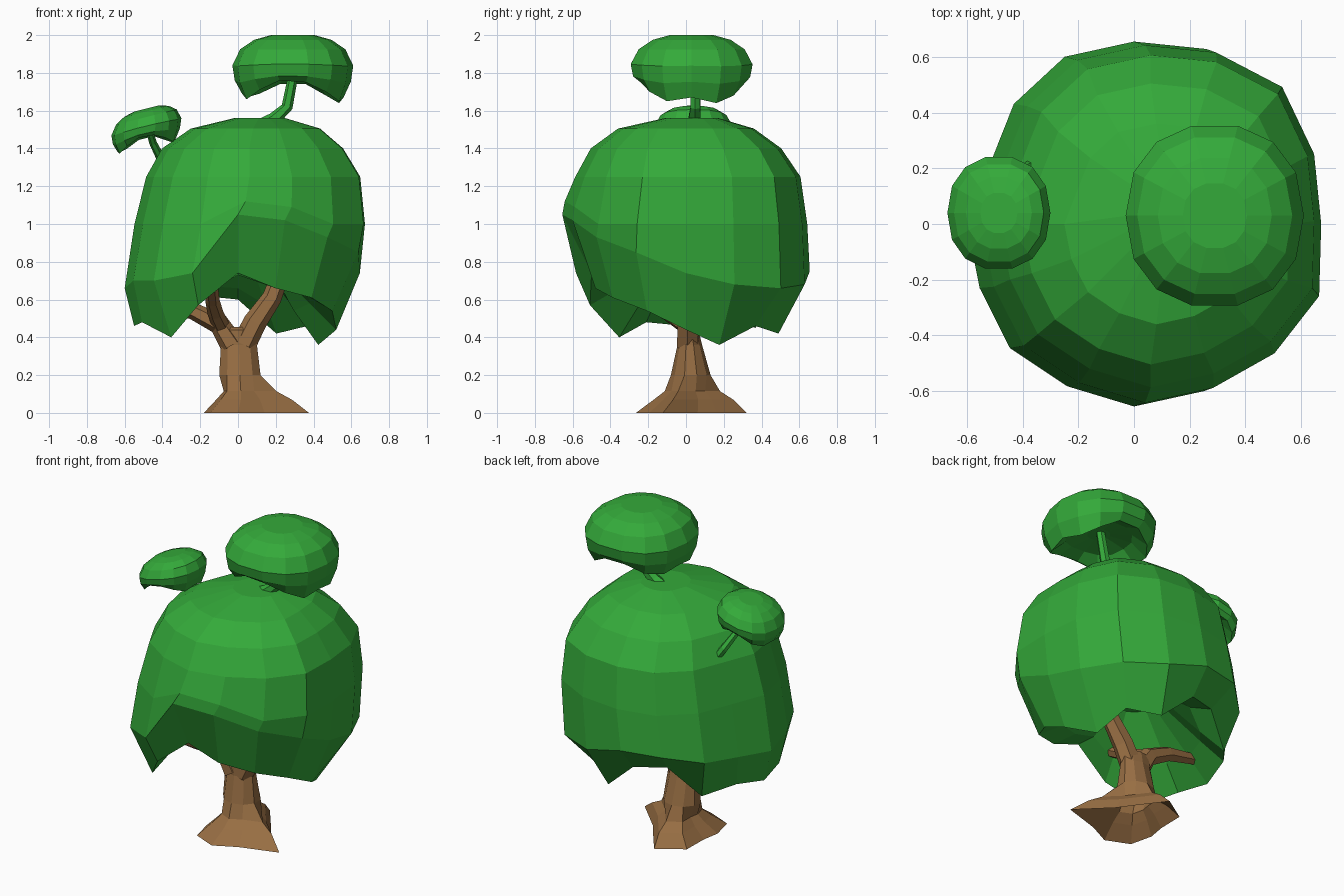
import bpy, bmesh
from math import sin, cos, pi, copysign
from mathutils import Vector

if "Cube" in bpy.data.objects:
    bpy.data.objects.remove(bpy.data.objects["Cube"])


def material(name, color):
    m = bpy.data.materials.new(name)
    m.diffuse_color = color
    m.use_nodes = True
    m.node_tree.nodes["Principled BSDF"].inputs["Base Color"].default_value = m.diffuse_color
    return m


LEAF = material("leaf_green", (0.034, 0.40, 0.042, 1))
WOOD = material("bark_brown", (0.31, 0.155, 0.056, 1))


def loft(name, rings, mat, open_bottom=False):
    """Skin a list of equal-sized point rings and close the ends."""
    bm = bmesh.new()
    vs = [[bm.verts.new(p) for p in r] for r in rings]
    n = len(vs[0])
    for a, b in zip(vs, vs[1:]):
        for i in range(n):
            j = (i + 1) % n
            bm.faces.new((a[i], a[j], b[j], b[i]))
    base = bm.faces.new(vs[0][::-1])
    bm.faces.new(vs[-1])
    bmesh.ops.recalc_face_normals(bm, faces=bm.faces)
    if open_bottom:
        bm.faces.remove(base)
    me = bpy.data.meshes.new(name)
    bm.to_mesh(me)
    bm.free()
    me.materials.append(mat)
    ob = bpy.data.objects.new(name, me)
    bpy.context.collection.objects.link(ob)
    return ob


def tube(name, path, radii, mat, n=6):
    """Faceted limb along a path."""
    pts = [Vector(p) for p in path]
    rings = []
    for k, p in enumerate(pts):
        d = (pts[min(k + 1, len(pts) - 1)] - pts[max(k - 1, 0)]).normalized()
        u = d.cross(Vector((0.05, 1, 0.01))).normalized()
        v = d.cross(u)
        rings.append([p + radii[k] * (cos(2 * pi * i / n) * u + sin(2 * pi * i / n) * v)
                      for i in range(n)])
    return loft(name, rings, mat)


# Main crown: outline radius, fold height, hem height and hem radius every 22.5 degrees
N = 16
R = [.645, .67, .71, .68, .655, .65, .61, .56, .60, .60, .63, .63, .655, .65, .67, .69]
FOLD = [.74, .68, .66, .68, .75, .75, .70, .68, .66, .70, .70, .74, 1.05, 1.02, .93, .85]
HEM = [.44, .36, .46, .42, .60, .62, .45, .50, .46, .48, .40, .57, .74, .66, .61, .54]
HEM_R = [.52, .46, .52, .53, .53, .50, .52, .54, .55, .55, .50, .55, .50, .52, .55, .54]


def ring(radius, height, cx=0.0, cy=0.0):
    return [(cx + radius(i) * cos(2 * pi * i / N), cy + radius(i) * sin(2 * pi * i / N), height(i))
            for i in range(N)]


crown = [
    ring(lambda i: .15, lambda i: .82),
    ring(lambda i: HEM_R[i] - .14, lambda i: HEM[i] * .5 + .36),
    ring(lambda i: HEM_R[i], lambda i: HEM[i]),
    ring(lambda i: R[i], lambda i: FOLD[i]),
    ring(lambda i: R[i] * .98, lambda i: max(1.0, FOLD[i] + .07), .04),
]
for f, z, cx, cy in ((.91, 1.25, .06, .01), (.77, 1.4, .06, 0), (.55, 1.505, .08, 0), (.22, 1.56, .11, .03)):
    crown.append(ring(lambda i: R[i] * f, lambda i: z, cx, cy))
loft("main_crown", crown, LEAF)

# Small foliage caps: (radius factor, relative height, share of the ragged hem)
CAP = ((.2, .15, .0), (.58, .125, .2), (.84, .05, 1), (.96, .12, .35), (1.0, .20, .1),
       (.87, .285, 0), (.64, .335, 0), (.36, .36, 0))
JAG = [-.02, -.05, -.01, .05, .05, 0, -.02, 0, -.03, .02, .07, .06, .01, -.04]


def cap(name, x, y, z, rx, ry, sz, tilt):
    n = len(JAG)
    rings = []
    for f, h, rag in CAP:
        r = []
        for i in range(n):
            c, s = cos(2 * pi * i / n), sin(2 * pi * i / n)
            dx = rx * f * copysign(abs(c) ** .9, c)
            dy = ry * f * copysign(abs(s) ** .9, s)
            r.append((x + dx, y + dy, z + sz * (h + rag * JAG[i]) + tilt * dx))
        rings.append(r)
    return loft(name, rings, LEAF)


cap("upper_foliage_cap", .29, .03, 1.64, .32, .33, 1.0, 0)
cap("side_foliage_cap", -.485, .04, 1.395, .185, .205, .6, .25)

# Green stems carrying the caps
tube("upper_cap_stem", [(.10, .04, 1.50), (.19, .045, 1.555), (.26, .05, 1.62), (.295, .05, 1.80)],
     [.045, .036, .03, .026], LEAF)
tube("side_cap_stem", [(-.34, .22, 1.24), (-.40, .19, 1.33), (-.45, .12, 1.43), (-.47, .06, 1.50)],
     [.025, .024, .02, .018], LEAF)

# Trunk with low flared roots, hollow underneath; the first root angle is -18 degrees
ROOT = [.395, .2, .2, .32, .27, .17, .19, .25, .265, .24]


def trunk_ring(z, rx, ry, cx, cy, flare=0):
    out = []
    for i in range(10):
        a = 2 * pi * i / 10 - pi / 10
        out.append((cx + (ROOT[i] * flare or rx) * cos(a), cy + (ROOT[i] * flare or ry) * sin(a), z))
    return out


loft("trunk", [
    trunk_ring(0, 0, 0, 0, 0, 1.0),
    trunk_ring(.07, 0, 0, .015, .02, .72),
    trunk_ring(.115, 0, 0, .015, .02, .5),
    trunk_ring(.2, .115, .105, .01, .025),
    trunk_ring(.36, .1, .065, .005, .02),
    trunk_ring(.44, .105, .055, .0, .01),
    trunk_ring(.455, .05, .03, .0, .01),
], WOOD, open_bottom=True)

# Forking branches
tube("right_branch", [(.03, .01, .36), (.09, .01, .48), (.18, .01, .61), (.25, .02, .80)],
     [.065, .062, .052, .045], WOOD)
tube("left_branch", [(-.03, .01, .36), (-.10, .01, .47), (-.24, .01, .54), (-.44, .0, .585)],
     [.065, .055, .045, .035], WOOD)
tube("front_branch", [(-.09, .0, .46), (-.12, -.10, .53), (-.135, -.22, .595), (-.14, -.36, .68)],
     [.045, .042, .038, .034], WOOD)
